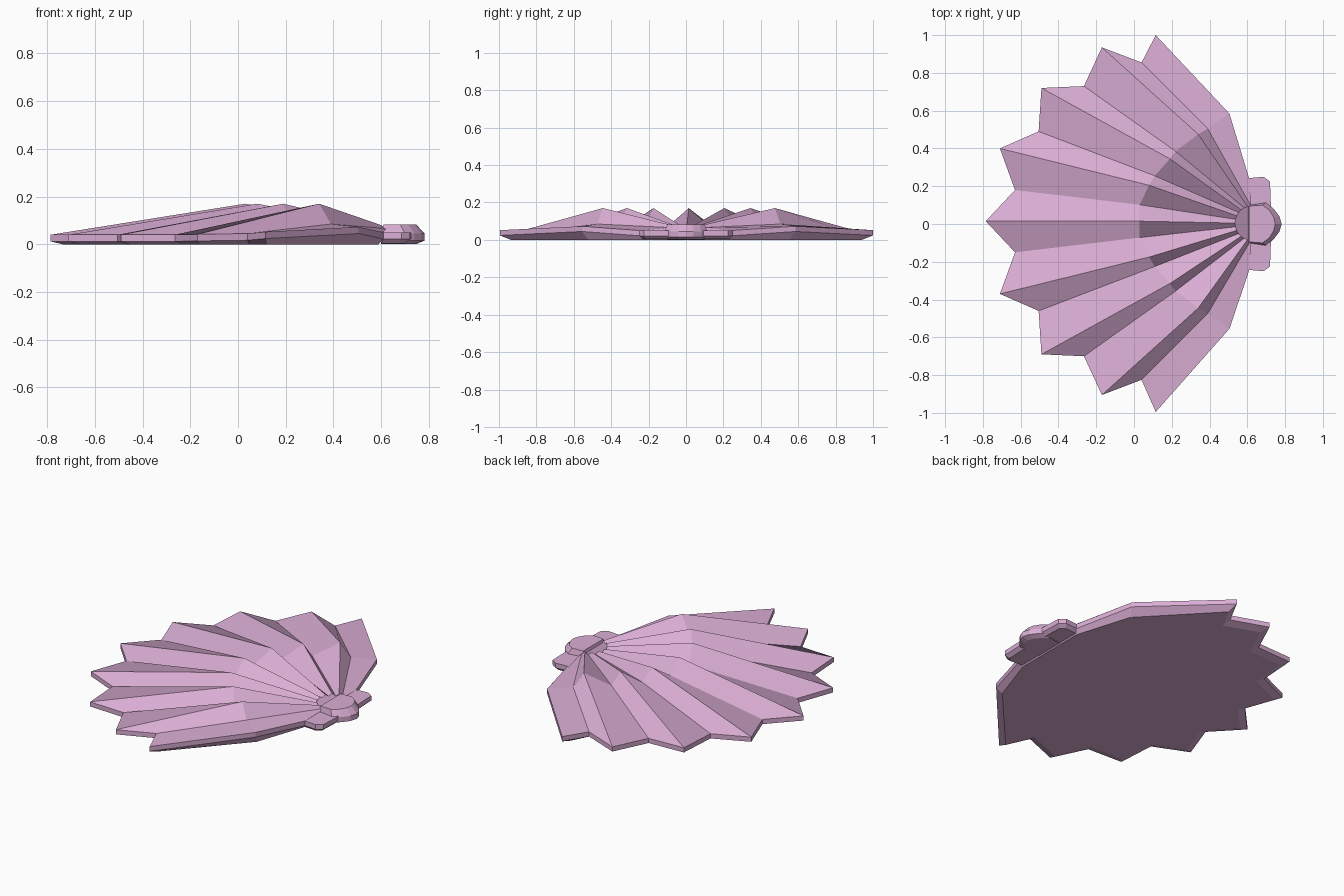
import bpy, bmesh, math

if "Cube" in bpy.data.objects:
    bpy.data.objects.remove(bpy.data.objects["Cube"])

mat = bpy.data.materials.new("shell_pink")
mat.diffuse_color = (0.70, 0.42, 0.66, 1)
mat.use_nodes = True
mat.node_tree.nodes["Principled BSDF"].inputs["Base Color"].default_value = mat.diffuse_color


def finish(name, bm):
    bmesh.ops.recalc_face_normals(bm, faces=bm.faces)
    me = bpy.data.meshes.new(name)
    bm.to_mesh(me)
    bm.free()
    me.materials.append(mat)
    ob = bpy.data.objects.new(name, me)
    bpy.context.collection.objects.link(ob)
    return ob


def mirror_fan(half, c=0.015):
    """Half ends on the centre column; reflect the rest across y = c."""
    return half + [(x, 2 * c - y, z) for x, y, z in reversed(half[:-1])]


def strip(bm, a, b, closed=False):
    n = len(a)
    for i in range(n if closed else n - 1):
        j = (i + 1) % n
        bm.faces.new((a[i], a[j], b[j], b[i]))


# Pleated shell: alternating ridge and valley columns, from rim to fold to hinge
rim = mirror_fan([(0.115, 1.0, 0.052), (0.04, 0.855, 0.045), (-0.17, 0.935, 0.042),
                  (-0.265, 0.73, 0.04), (-0.49, 0.72, 0.04), (-0.505, 0.49, 0.04),
                  (-0.71, 0.40, 0.04), (-0.63, 0.18, 0.04), (-0.785, 0.015, 0.04)])
rim[-1] = (0.115, -0.995, 0.052)
fold = mirror_fan([(0.505, 0.585, 0.073), (0.39, 0.505, 0.085), (0.34, 0.475, 0.17),
                   (0.22, 0.385, 0.092), (0.19, 0.345, 0.17), (0.11, 0.255, 0.093),
                   (0.08, 0.205, 0.17), (0.03, 0.102, 0.095), (0.03, 0.015, 0.17)])
hub = [(0.61, 0.24, 0.05)]
for i in range(1, 16):
    a = math.radians(90 + 180 * (i - 1) / 14)
    hub.append((0.62 + 0.085 * math.cos(a), 0.005 + 0.09 * math.sin(a),
                0.066 if i % 2 else 0.08))
hub.append((0.61, -0.245, 0.05))

bm = bmesh.new()
R, F, H = [[bm.verts.new(p) for p in row] for row in (rim, fold, hub)]
strip(bm, R, F)
strip(bm, F, H)
bm.faces.new(H)
# Thin edge wall, chamfered underside and flat base
loop = R + [F[-1], H[-1], H[0], F[0]]
low = [bm.verts.new((v.co.x, v.co.y, v.co.z - 0.028)) for v in loop]
base = [bm.verts.new((0.2 + (v.co.x - 0.2) * 0.95, v.co.y * 0.94, 0)) for v in loop]
strip(bm, loop, low, True)
strip(bm, low, base, True)
bm.faces.new(base)
finish("pleated_shell", bm)


def stacked(name, layers):
    """Solid lofted through mirrored half outlines, each (points, z)."""
    bm = bmesh.new()
    rows = []
    for half, z in layers:
        pts = half + [(x, -y) for x, y in reversed(half) if y > 0]
        rows.append([bm.verts.new((x, y, z)) for x, y in pts])
    for a, b in zip(rows, rows[1:]):
        strip(bm, a, b, True)
    bm.faces.new(rows[0])
    bm.faces.new(rows[-1])
    return finish(name, bm)


# Hinge ears on either side of the knob
ear = [(0.61, 0.243), (0.685, 0.25), (0.72, 0.225), (0.725, 0.09)]
ear_low = [(0.60, 0.225), (0.675, 0.23), (0.70, 0.21), (0.705, 0.08)]
stacked("hinge_ears", [(ear_low, 0.004), (ear, 0.022), (ear, 0.05)])

# Rounded hinge knob
foot = [(0.60, 0.10), (0.70, 0.115), (0.74, 0.08), (0.77, 0.04), (0.782, 0)]
under = [(0.60, 0.09), (0.68, 0.10), (0.71, 0.07), (0.74, 0.035), (0.75, 0)]
crown = [(0.61, 0.095), (0.68, 0.10), (0.715, 0.075), (0.74, 0.035), (0.747, 0)]
stacked("hinge_knob", [(under, 0.002), (foot, 0.015), (foot, 0.045), (crown, 0.083)])
